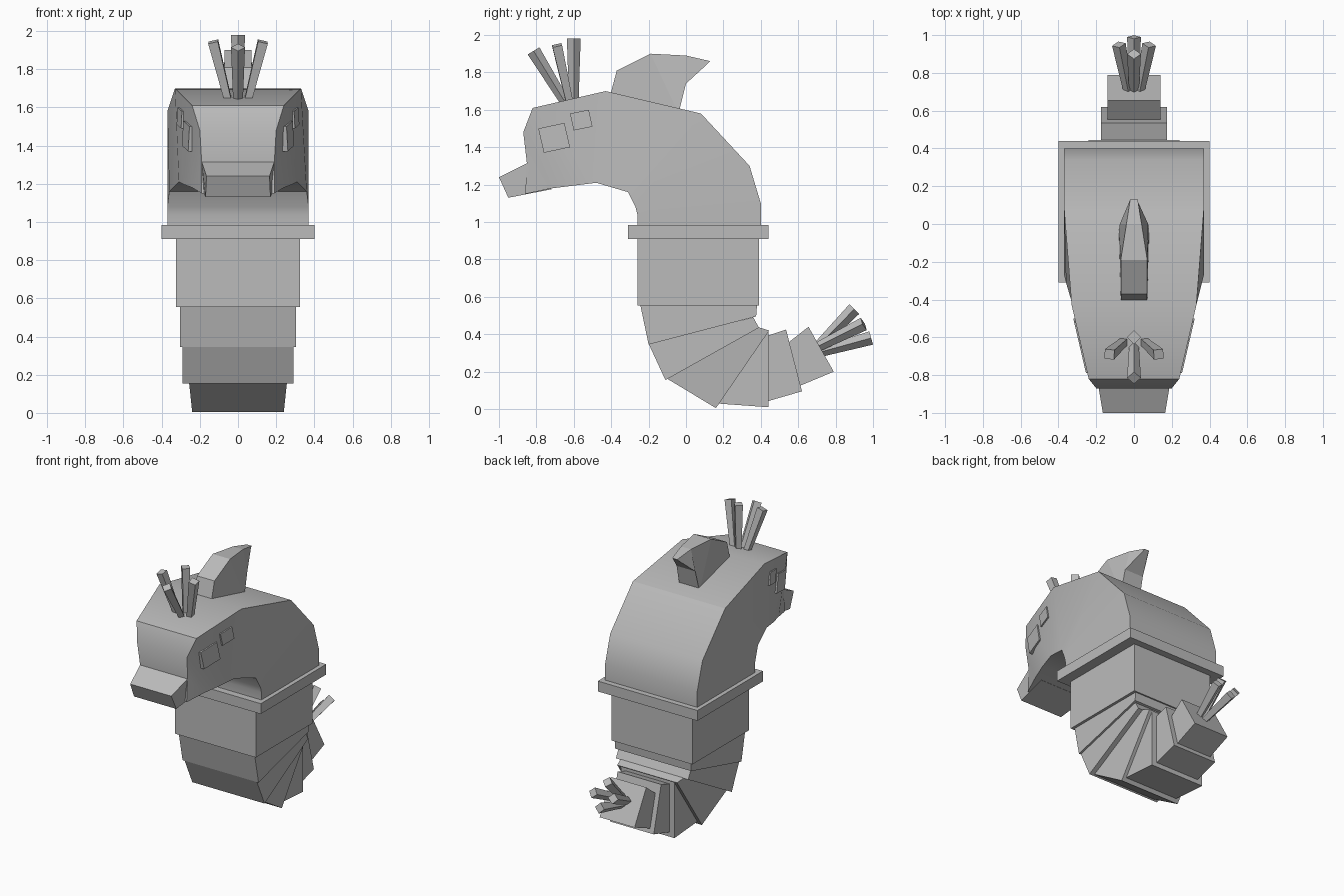
import bpy, bmesh, math
from mathutils import Vector

cube = bpy.data.objects.get("Cube")
if cube:
    bpy.data.objects.remove(cube, do_unlink=True)

GREY = (0.5, 0.5, 0.5, 1)
grey = bpy.data.materials.new("plain grey")
grey.use_nodes = True
grey.diffuse_color = GREY
grey.node_tree.nodes["Principled BSDF"].inputs["Base Color"].default_value = GREY


def finish(name, bm, smooth=None):
    bmesh.ops.recalc_face_normals(bm, faces=bm.faces)
    mesh = bpy.data.meshes.new(name)
    bm.to_mesh(mesh)
    bm.free()
    mesh.materials.append(grey)
    if smooth:
        mesh.shade_smooth()
        mesh.set_sharp_from_angle(angle=math.radians(smooth))
    obj = bpy.data.objects.new(name, mesh)
    bpy.context.collection.objects.link(obj)
    return obj


def loft(name, rungs, smooth=None):
    """Symmetric solid: each rung is two (y, z, half width) points."""
    bm = bmesh.new()
    rings = []
    for (ay, az, aw), (by, bz, bw) in rungs:
        corners = [(-aw, ay, az), (aw, ay, az), (bw, by, bz), (-bw, by, bz)]
        rings.append([bm.verts.new(c) for c in corners])
    for r, s in zip(rings, rings[1:]):
        for i in range(4):
            j = (i + 1) % 4
            bm.faces.new((r[i], r[j], s[j], s[i]))
    bm.faces.new(rings[0])
    bm.faces.new(rings[-1])
    return finish(name, bm, smooth)


def segment(name, half, a, b, c, d):
    """Body wedge with one width, from edge a-b to edge c-d."""
    return loft(name, [((*a, half), (*b, half)), ((*c, half), (*d, half))])


def rod(name, start, end, r0=0.018, r1=0.026):
    """Square feeler that widens to its tip."""
    start, end = Vector(start), Vector(end)
    axis = end - start
    bm = bmesh.new()
    bmesh.ops.create_cone(bm, cap_ends=True, segments=4, radius1=r0 * math.sqrt(2),
                          radius2=r1 * math.sqrt(2), depth=axis.length)
    bmesh.ops.rotate(bm, verts=bm.verts, matrix=axis.to_track_quat('Z', 'Y').to_matrix())
    bmesh.ops.translate(bm, verts=bm.verts, vec=(start + end) / 2)
    return finish(name, bm)


def eye(name, side, outline):
    """Thin plate lying on the sloping cheek."""
    bm = bmesh.new()
    layers = []
    for lift in (-0.02, 0.012):
        layers.append([bm.verts.new((side * (0.255 + (y + 0.735) * 0.232 + lift), y, z))
                       for y, z in outline])
    low, high = layers
    bm.faces.new(low)
    bm.faces.new(high)
    for i in range(4):
        j = (i + 1) % 4
        bm.faces.new((low[i], low[j], high[j], high[i]))
    return finish(name, bm)


# Head and neck, from the brow back and down to the collar
loft("head", [
    ((-.85, 1.31, .19), (-.86, 1.15, .19)),
    ((-.87, 1.48, .20), (-.72, 1.18, .24)),
    ((-.82, 1.61, .24), (-.60, 1.195, .28)),
    ((-.43, 1.70, .33), (-.48, 1.21, .31)),
    ((.08, 1.58, .37), (-.31, 1.16, .36)),
    ((.34, 1.30, .37), (-.27, 1.08, .37)),
    ((.40, 1.10, .37), (-.26, 1.04, .37)),
    ((.40, .97, .37), (-.26, .97, .37))], smooth=32)
loft("snout", [
    ((-1.0, 1.24, .165), (-.95, 1.13, .17)),
    ((-.85, 1.315, .19), (-.72, 1.175, .19))])

# Crest on top of the head
loft("crest", [
    ((-.37, 1.81, .07), (-.41, 1.66, .07)),
    ((-.19, 1.90, .07), (-.04, 1.58, .08)),
    ((0, 1.89, .04), (0, 1.74, .075)),
    ((.13, 1.86, .02), (.12, 1.85, .02))])

# Collar and the curling body
segment("collar", .40, (-.31, .985), (.44, .985), (-.31, .91), (.44, .91))
segment("chest", .325, (-.26, .92), (.39, .92), (-.26, .555), (.39, .555))
segment("belly_upper", .305, (-.245, .56), (.38, .56), (-.20, .345), (.375, .495))
segment("belly_lower", .29, (-.20, .35), (.36, .49), (-.11, .155), (.39, .435))
loft("tail_bend", [
    ((-.105, .165, .257), (.38, .44, .257)),
    ((.16, .005, .24), (.445, .42, .24))])
segment("tail_base", .215, (.165, .03), (.41, .41), (.44, .01), (.44, .42))
segment("tail_middle", .175, (.43, .04), (.43, .39), (.62, .095), (.535, .425))
segment("tail_end", .14, (.61, .125), (.54, .35), (.79, .20), (.655, .44))

# Feelers on the brow and on the tail
rod("brow_feeler_front", (0, -.64, 1.63), (0, -.815, 1.915))
rod("brow_feeler_back", (0, -.60, 1.63), (0, -.60, 1.98))
rod("tail_feeler_top", (0, .70, .33), (0, .90, .535))
rod("tail_feeler_bottom", (0, .70, .30), (0, .99, .38))

# Paired parts
for side, label in ((1, "left"), (-1, "right")):
    rod("brow_feeler_" + label, (side * .05, -.62, 1.63), (side * .13, -.69, 1.945))
    rod("tail_feeler_" + label, (side * .03, .70, .33), (side * .08, .95, .455))
    eye("front_eye_" + label, side, [(-.79, 1.50), (-.65, 1.53), (-.62, 1.40), (-.76, 1.37)])
    eye("back_eye_" + label, side, [(-.62, 1.58), (-.52, 1.60), (-.50, 1.51), (-.60, 1.49)])
